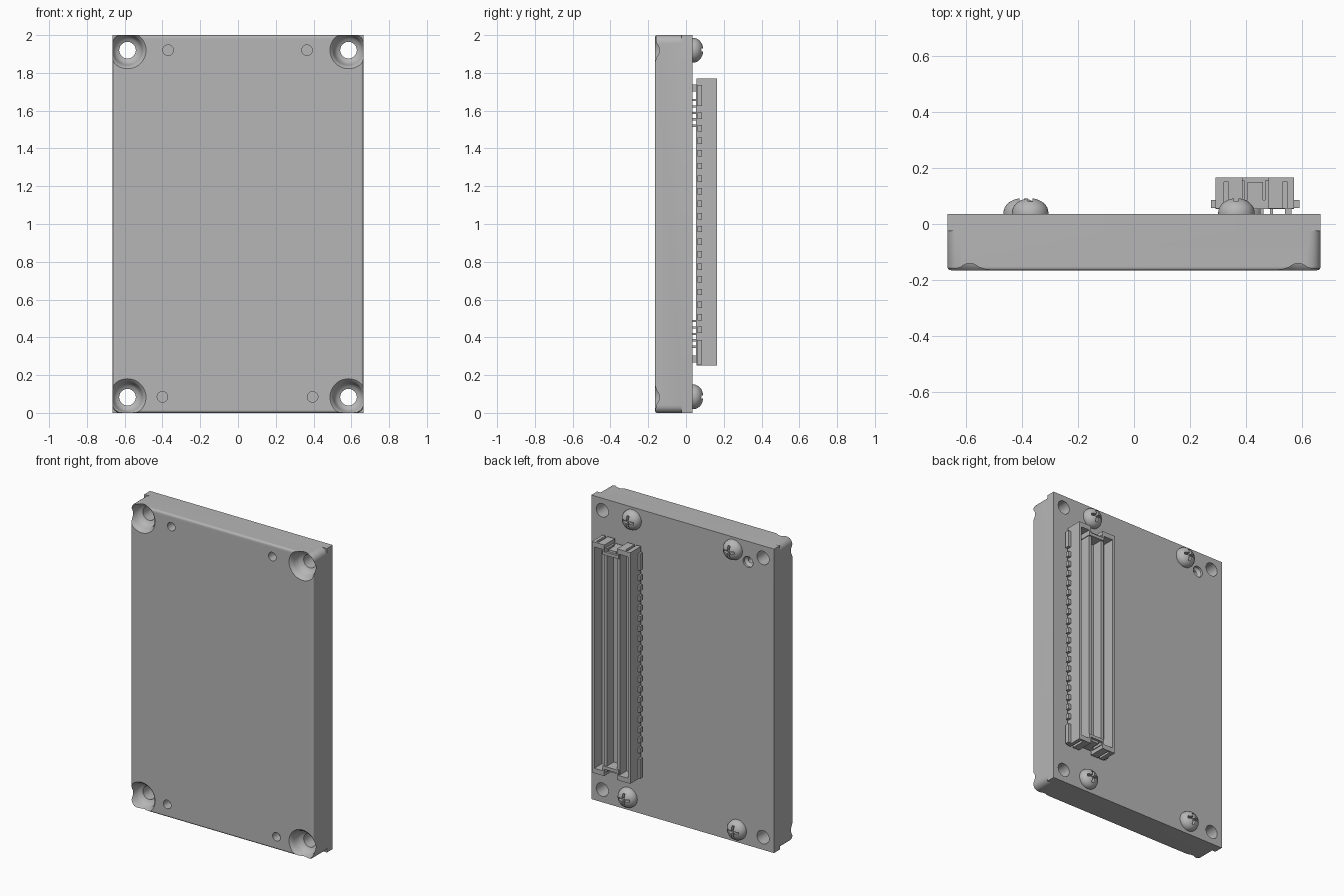
import bpy, bmesh, math

if "Cube" in bpy.data.objects:
    bpy.data.objects.remove(bpy.data.objects["Cube"], do_unlink=True)

grey = bpy.data.materials.new("plain grey")
grey.use_nodes = True
grey.diffuse_color = (0.47, 0.47, 0.47, 1)
grey.node_tree.nodes["Principled BSDF"].inputs["Base Color"].default_value = (0.47, 0.47, 0.47, 1)


def finish(name, bm):
    bmesh.ops.remove_doubles(bm, verts=bm.verts, dist=1e-5)
    bmesh.ops.recalc_face_normals(bm, faces=bm.faces)
    me = bpy.data.meshes.new(name)
    bm.to_mesh(me)
    bm.free()
    me.materials.append(grey)
    ob = bpy.data.objects.new(name, me)
    bpy.context.collection.objects.link(ob)
    return ob


def loft(bm, rings):
    """Skin a list of equal-length point rings and cap both ends."""
    loops = [[bm.verts.new(p) for p in ring] for ring in rings]
    n = len(loops[0])
    for a, b in zip(loops, loops[1:]):
        for i in range(n):
            bm.faces.new((a[i], a[(i + 1) % n], b[(i + 1) % n], b[i]))
    bm.faces.new(loops[0])
    bm.faces.new(loops[-1])


def lathe(bm, profile, x, z, seg=40):
    """Turn (radius, y) points about an axis along y."""
    angles = [2 * math.pi * i / seg for i in range(seg)]
    loft(bm, [[(x + r * math.cos(a), y, z + r * math.sin(a)) for a in angles]
              for r, y in profile])


def box(bm, x0, x1, y0, y1, z0, z1):
    loft(bm, [[(x0, y, z0), (x1, y, z0), (x1, y, z1), (x0, y, z1)] for y in (y0, y1)])


def outline(y, inset, radius):
    """Rounded rectangle of the housing at depth y."""
    hw, hh, pts = 0.665 - inset, 1.0 - inset, []
    for k, (sx, sz) in enumerate(((1, 1), (-1, 1), (-1, -1), (1, -1))):
        for i in range(7):
            a = math.pi / 2 * (k + i / 6)
            pts.append((sx * (hw - radius) + radius * math.cos(a), y,
                        1 + sz * (hh - radius) + radius * math.sin(a)))
    return pts


def cut(ob, cutter):
    mod = ob.modifiers.new("cut", 'BOOLEAN')
    mod.operation = 'DIFFERENCE'
    mod.solver = 'EXACT'
    mod.object = cutter
    cutter.hide_render = True
    bpy.context.view_layer.update()
    dg = bpy.context.evaluated_depsgraph_get()
    new = bpy.data.meshes.new_from_object(ob.evaluated_get(dg))
    ob.modifiers.clear()
    ob.data = new
    bpy.data.objects.remove(cutter, do_unlink=True)


def smooth(ob, angle=32):
    bpy.ops.object.select_all(action='DESELECT')
    ob.select_set(True)
    bpy.context.view_layer.objects.active = ob
    bpy.ops.object.shade_smooth_by_angle(angle=math.radians(angle))


# Housing: rounded front block with a square-cornered back plate
FRONT, BACK = -0.165, 0.035
bm = bmesh.new()
rings = []
for i in range(5):
    a = math.pi / 2 * i / 4
    rings.append(outline(FRONT + 0.013 * (1 - math.sin(a)), 0.013 * (1 - math.cos(a)), 0.04))
rings = rings[::-1]
rings += [outline(-0.025, 0, 0.04), outline(-0.025, 0, 0.0005), outline(BACK, 0, 0.0005)]
loft(bm, rings)
housing = finish("housing", bm)

# Corner mounting holes with flared front recesses, and the small screw holes
screws = [(-0.37, 1.92), (0.365, 1.92), (-0.40, 0.085), (0.395, 0.085)]
bm = bmesh.new()
for x in (-0.585, 0.585):
    for z in (0.083, 1.92):
        lathe(bm, [(0.105, -0.19), (0.098, FRONT), (0.087, -0.155), (0.08, -0.14),
                   (0.074, -0.115), (0.062, -0.098), (0.044, -0.09), (0.044, 0.06)], x, z)
for x, z in screws:
    lathe(bm, [(0.028, -0.2), (0.028, -0.105)], x, z, 28)
# Countersunk pilot hole on the back
lathe(bm, [(0.036, 0.06), (0.036, 0.02), (0.018, 0.005), (0.018, -0.06)], -0.476, 1.864, 28)
cut(housing, finish("hole_cutter", bm))
smooth(housing)

# Domed screws with cross recesses
for n, (x, z) in enumerate(screws, 1):
    bm = bmesh.new()
    dome = [(0.065, 0.030), (0.065, 0.040)]
    for i in range(1, 9):
        a = math.pi / 2 * i / 8.6
        dome.append((0.065 * math.cos(a), 0.040 + 0.052 * math.sin(a)))
    lathe(bm, dome, x, z)
    screw = finish("screw_%d" % n, bm)
    for w, h in ((0.040, 0.008), (0.008, 0.040)):
        bm = bmesh.new()
        box(bm, x - w, x + w, 0.066, 0.12, z - h, z + h)
        cut(screw, finish("cross_cutter", bm))
    smooth(screw)

# Connector shroud: floor, long walls and two inner blades
X0, X1, Z0, Z1 = 0.29, 0.57, 0.25, 1.77
bm = bmesh.new()
box(bm, X0, X1, 0.053, 0.085, Z0 + 0.03, Z1 - 0.03)
for x0, x1, top in ((X0, 0.308, 0.165), (0.552, X1, 0.165),
                    (0.373, 0.393, 0.155), (0.467, 0.487, 0.155)):
    box(bm, x0, x1, 0.07, top, Z0 + 0.025, Z1 - 0.025)

# Connector ends: slotted side caps and a recessed centre key
for s in (-1, 1):
    def end(x0, x1, y0, y1, d0, d1):
        za, zb = 1.01 + s * (0.76 - d0), 1.01 + s * (0.76 - d1)
        box(bm, x0, x1, y0, y1, min(za, zb), max(za, zb))
    for x0, x1, s0, s1 in ((X0, 0.387, 0.320, 0.336), (0.480, X1, 0.530, 0.547)):
        end(x0, x1, 0.055, 0.165, 0.016, 0.032)
        end(x0, s0, 0.055, 0.165, 0, 0.017)
        end(s1, x1, 0.055, 0.165, 0, 0.017)
        end(s0, s1, 0.150, 0.165, 0, 0.017)
    end(0.375, 0.492, 0.055, 0.165, 0.045, 0.065)
    for x0 in (0.375, 0.480):
        end(x0, x0 + 0.012, 0.055, 0.165, 0.02, 0.05)
    end(0.405, 0.460, 0.055, 0.150, 0.03, 0.05)
finish("connector_shroud", bm)

# Connector side tabs: a long one at each end and an even row between
bm = bmesh.new()
for x0, x1 in ((0.275, 0.295), (0.565, 0.59)):
    for z0, z1 in ((0.255, 0.385), (1.625, 1.735)):
        box(bm, x0, x1, 0.057, 0.085, z0, z1)
    for i in range(18):
        z = 0.44 + i * 0.0667
        box(bm, x0, x1, 0.060, 0.085, z - 0.017, z + 0.017)
finish("connector_side_tabs", bm)

# Connector feet and thin pins that carry it off the housing
bm = bmesh.new()
for z in (0.285, 1.72):
    for x in (0.315, 0.55):
        box(bm, x - 0.012, x + 0.012, 0.03, 0.06, z - 0.018, z + 0.018)
for start in (0.35, 1.52):
    for i in range(5):
        for x in (0.455, 0.49):
            z = start + i * 0.034
            box(bm, x - 0.006, x + 0.006, 0.03, 0.06, z - 0.006, z + 0.006)
finish("connector_feet", bm)
